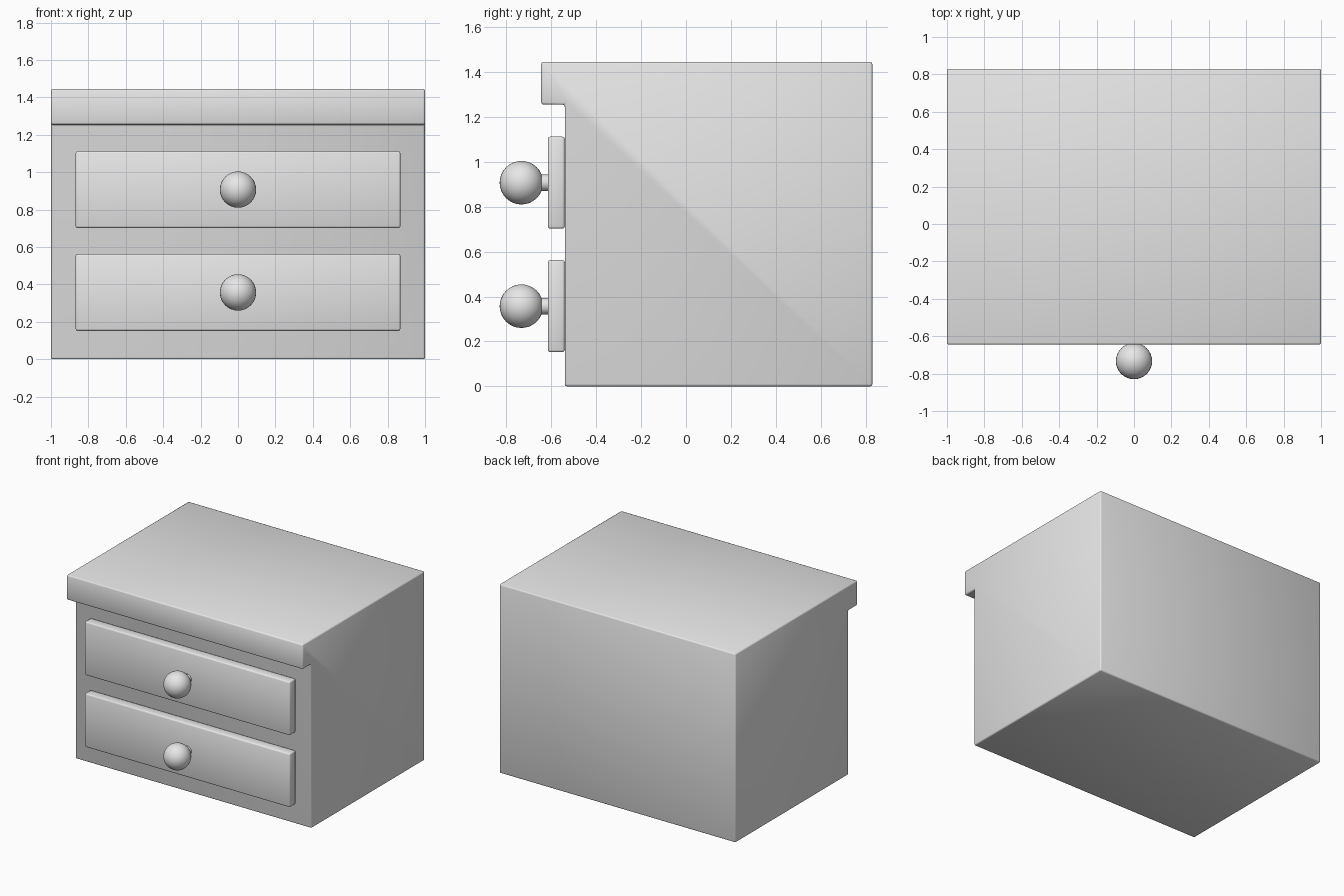
import bpy
import bmesh
import math
from mathutils import Matrix

cube = bpy.data.objects.get("Cube")
if cube:
    bpy.data.objects.remove(cube, do_unlink=True)

# One plain grey finish
grey = bpy.data.materials.new("plain_grey")
grey.use_nodes = True
colour = (0.8, 0.8, 0.8, 1)
grey.diffuse_color = colour
grey.node_tree.nodes["Principled BSDF"].inputs["Base Color"].default_value = colour


def finish(name, bm, bevel=0):
    """Turn a bmesh into a smooth-shaded object with softened edges."""
    bmesh.ops.recalc_face_normals(bm, faces=bm.faces)
    mesh = bpy.data.meshes.new(name)
    bm.to_mesh(mesh)
    bm.free()
    mesh.materials.append(grey)
    obj = bpy.data.objects.new(name, mesh)
    bpy.context.collection.objects.link(obj)
    bpy.ops.object.select_all(action="DESELECT")
    obj.select_set(True)
    bpy.context.view_layer.objects.active = obj
    if bevel:
        mod = obj.modifiers.new("soft_edges", "BEVEL")
        mod.width = bevel
        mod.segments = 2
        bpy.ops.object.modifier_apply(modifier=mod.name)
    bpy.ops.object.shade_smooth_by_angle(angle=math.radians(50))
    return obj


def extrude_profile(name, profile, half_width, bevel):
    """Extrude a (y, z) side profile across x."""
    bm = bmesh.new()
    side = bm.faces.new([bm.verts.new((-half_width, y, z)) for y, z in profile])
    new = bmesh.ops.extrude_face_region(bm, geom=[side])["geom"]
    verts = [g for g in new if isinstance(g, bmesh.types.BMVert)]
    bmesh.ops.translate(bm, verts=verts, vec=(2 * half_width, 0, 0))
    return finish(name, bm, bevel)


FRONT, BACK, LIP = -0.54, 0.83, -0.645
DRAWER_FRONT = -0.615
KNOB_Y, KNOB_R = -0.733, 0.097

# Cabinet with the overhanging top lip
extrude_profile("cabinet", [(FRONT, 0), (BACK, 0), (BACK, 1.445),
                            (LIP, 1.445), (LIP, 1.255), (FRONT, 1.255)], 1, 0.01)

for level, z in (("lower", 0.357), ("upper", 0.907)):
    # Drawer front panel
    low, high = z - 0.205, z + 0.205
    extrude_profile(level + "_drawer", [(DRAWER_FRONT, low), (FRONT, low),
                                        (FRONT, high), (DRAWER_FRONT, high)], 0.868, 0.01)

    # Round knob
    bm = bmesh.new()
    bmesh.ops.create_uvsphere(bm, u_segments=32, v_segments=16, radius=KNOB_R,
                              matrix=Matrix.Translation((0, KNOB_Y, z)))
    finish(level + "_knob", bm)

    # Knob stem
    bm = bmesh.new()
    place = Matrix.Translation((0, -0.63, z)) @ Matrix.Rotation(math.pi / 2, 4, "X")
    bmesh.ops.create_cone(bm, cap_ends=True, segments=32, radius1=0.037,
                          radius2=0.037, depth=0.07, matrix=place)
    finish(level + "_knob_stem", bm)
